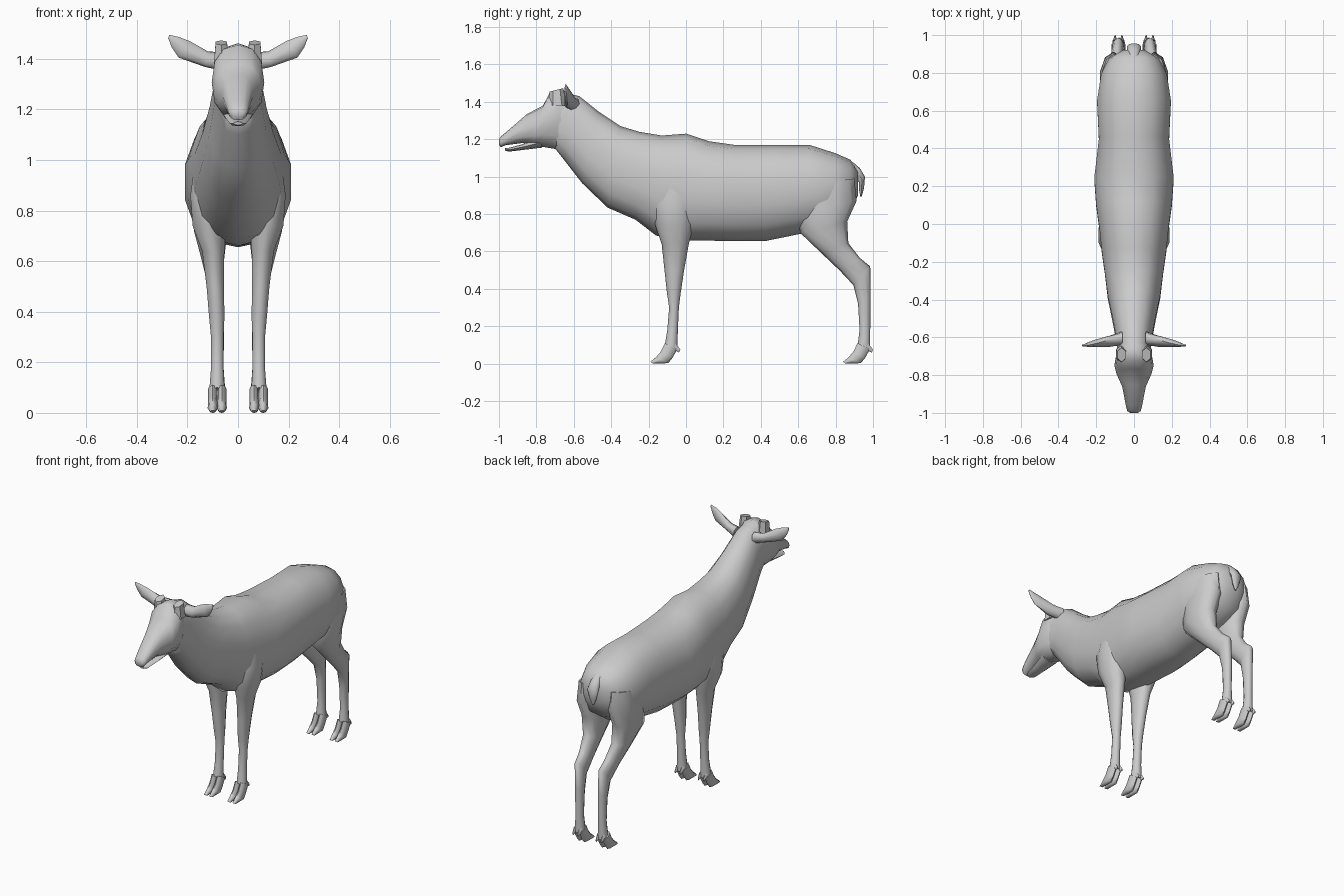
import bpy, bmesh, math
from mathutils import Vector

coat = bpy.data.materials.new("grey_coat")
coat.diffuse_color = (0.6, 0.6, 0.6, 1)


def loft(name, sections, side=(1, 0, 0), n=12, power=1.0, angle=60):
    """Skin rings; each ring spans two opposite points and a half width along side."""
    bm = bmesh.new()
    side = Vector(side)
    rings = []
    for p, q, w in sections:
        p, q = Vector(p), Vector(q)
        mid, half = (p + q) / 2, (p - q) / 2
        ring = []
        for i in range(n):
            a = 2 * math.pi * i / n
            c, s = math.cos(a), math.sin(a)
            c = math.copysign(abs(c) ** power, c)
            s = math.copysign(abs(s) ** power, s)
            ring.append(bm.verts.new(mid + half * c + side * (w * s)))
        rings.append(ring)
    for a, b in zip(rings, rings[1:]):
        for i in range(n):
            j = (i + 1) % n
            bm.faces.new((a[i], a[j], b[j], b[i]))
    bm.faces.new(rings[0])
    bm.faces.new(rings[-1])
    bmesh.ops.recalc_face_normals(bm, faces=bm.faces)
    mesh = bpy.data.meshes.new(name)
    bm.to_mesh(mesh)
    bm.free()
    mesh.materials.append(coat)
    obj = bpy.data.objects.new(name, mesh)
    bpy.context.collection.objects.link(obj)
    bpy.ops.object.select_all(action='DESELECT')
    obj.select_set(True)
    bpy.context.view_layer.objects.active = obj
    bpy.ops.object.shade_smooth_by_angle(angle=math.radians(angle))
    return obj


def flat(rows, x=0.0):
    """Side-profile rows (y1, z1, y2, z2, half width[, x]) to loft sections."""
    out = []
    for r in rows:
        cx = r[5] if len(r) > 5 else x
        out.append(((cx, r[0], r[1]), (cx, r[2], r[3]), r[4]))
    return out


# Torso and neck, rump to throat
loft("body", flat([
    (0.92, 1.03, 0.92, 0.90, 0.06), (0.88, 1.09, 0.87, 0.80, 0.135),
    (0.80, 1.125, 0.78, 0.74, 0.178), (0.66, 1.17, 0.64, 0.70, 0.20),
    (0.47, 1.17, 0.42, 0.655, 0.19), (0.26, 1.17, 0.22, 0.655, 0.215),
    (0.12, 1.19, 0.08, 0.66, 0.205), (0.0, 1.23, -0.04, 0.66, 0.188),
    (-0.13, 1.22, -0.16, 0.685, 0.175), (-0.25, 1.24, -0.27, 0.77, 0.158),
    (-0.35, 1.27, -0.42, 0.835, 0.142), (-0.47, 1.35, -0.555, 0.965, 0.115),
    (-0.57, 1.43, -0.66, 1.10, 0.095), (-0.65, 1.45, -0.70, 1.15, 0.09),
]), n=14, power=0.88)

# Head tapering to the muzzle
loft("head", flat([
    (-0.60, 1.43, -0.66, 1.14, 0.08), (-0.66, 1.462, -0.71, 1.15, 0.093),
    (-0.725, 1.455, -0.77, 1.16, 0.104), (-0.765, 1.38, -0.82, 1.172, 0.093),
    (-0.85, 1.335, -0.875, 1.18, 0.062), (-0.96, 1.24, -0.965, 1.168, 0.043),
    (-0.99, 1.215, -0.99, 1.158, 0.036), (-1.0, 1.20, -1.0, 1.17, 0.02),
]), power=0.85)
loft("lower_jaw", flat([
    (-0.78, 1.21, -0.77, 1.155, 0.06), (-0.88, 1.172, -0.88, 1.142, 0.042),
    (-0.945, 1.155, -0.945, 1.134, 0.032), (-0.968, 1.152, -0.966, 1.138, 0.018),
]), n=8)

# Tail hanging off the rump
loft("tail", flat([
    (0.89, 1.08, 0.87, 1.02, 0.025), (0.93, 1.045, 0.90, 1.0, 0.035),
    (0.957, 1.0, 0.925, 0.97, 0.038), (0.952, 0.94, 0.925, 0.93, 0.024),
    (0.94, 0.895, 0.932, 0.893, 0.005),
]), n=8)

for s, tag in ((-1, "left"), (1, "right")):
    # Ear: thin blade reaching sideways and up
    loft(f"ear_{tag}", [
        ((s * 0.06, -0.60, 1.425), (s * 0.07, -0.61, 1.355), 0.035),
        ((s * 0.12, -0.61, 1.43), (s * 0.13, -0.63, 1.368), 0.03),
        ((s * 0.19, -0.63, 1.47), (s * 0.235, -0.635, 1.405), 0.018),
        ((s * 0.235, -0.64, 1.487), (s * 0.262, -0.64, 1.445), 0.01),
        ((s * 0.272, -0.643, 1.495), (s * 0.276, -0.643, 1.482), 0.004),
    ], side=(0, 1, 0), n=8)

    # Short flat-topped stub on the crown
    loft(f"crown_stub_{tag}", flat([
        (-0.735, 1.38, -0.64, 1.38, 0.034), (-0.73, 1.455, -0.655, 1.473, 0.026),
    ], s * 0.066), n=6, angle=40)

    # Foreleg from shoulder to fetlock
    loft(f"front_leg_{tag}", flat([
        (-0.14, 1.02, 0.06, 1.02, 0.06, s * 0.11),
        (-0.18, 0.86, 0.06, 0.86, 0.075, s * 0.117),
        (-0.165, 0.74, 0.04, 0.74, 0.07, s * 0.113),
        (-0.13, 0.64, 0.015, 0.64, 0.046, s * 0.098),
        (-0.115, 0.50, -0.01, 0.50, 0.036, s * 0.09),
        (-0.102, 0.38, -0.028, 0.38, 0.032, s * 0.084),
        (-0.09, 0.30, -0.038, 0.30, 0.026, s * 0.082),
        (-0.10, 0.18, -0.044, 0.17, 0.026, s * 0.082),
        (-0.113, 0.10, -0.045, 0.075, 0.032, s * 0.083),
    ]), n=10)

    # Hind leg from thigh through hock to fetlock
    loft(f"hind_leg_{tag}", flat([
        (0.60, 0.95, 0.90, 0.99, 0.07, s * 0.105),
        (0.60, 0.80, 0.912, 0.87, 0.077, s * 0.108),
        (0.61, 0.70, 0.862, 0.76, 0.07, s * 0.108),
        (0.72, 0.595, 0.868, 0.645, 0.048, s * 0.10),
        (0.82, 0.50, 0.93, 0.565, 0.035, s * 0.09),
        (0.895, 0.42, 0.985, 0.52, 0.03, s * 0.084),
        (0.92, 0.32, 0.987, 0.36, 0.026, s * 0.08),
        (0.928, 0.18, 0.985, 0.18, 0.024, s * 0.08),
        (0.918, 0.10, 0.985, 0.075, 0.031, s * 0.08),
    ]), n=10)

    # Cloven hooves and dewclaws
    for leg, y in (("front", -0.075), ("hind", 0.955)):
        for k, part in ((-1, "inner"), (1, "outer")):
            x = s * (0.082 + k * 0.018)
            loft(f"{leg}_{part}_toe_{tag}", flat([
                (y - 0.038, 0.11, y + 0.03, 0.08, 0.018),
                (y - 0.06, 0.065, y + 0.002, 0.03, 0.018),
                (y - 0.085, 0.035, y - 0.02, 0.003, 0.02),
                (y - 0.116, 0.01, y - 0.10, 0.0, 0.010),
            ], x), n=8)
            loft(f"{leg}_{part}_dewclaw_{tag}", flat([
                (y + 0.005, 0.075, y + 0.02, 0.11, 0.012),
                (y + 0.038, 0.06, y + 0.045, 0.075, 0.004),
            ], x), n=6)
